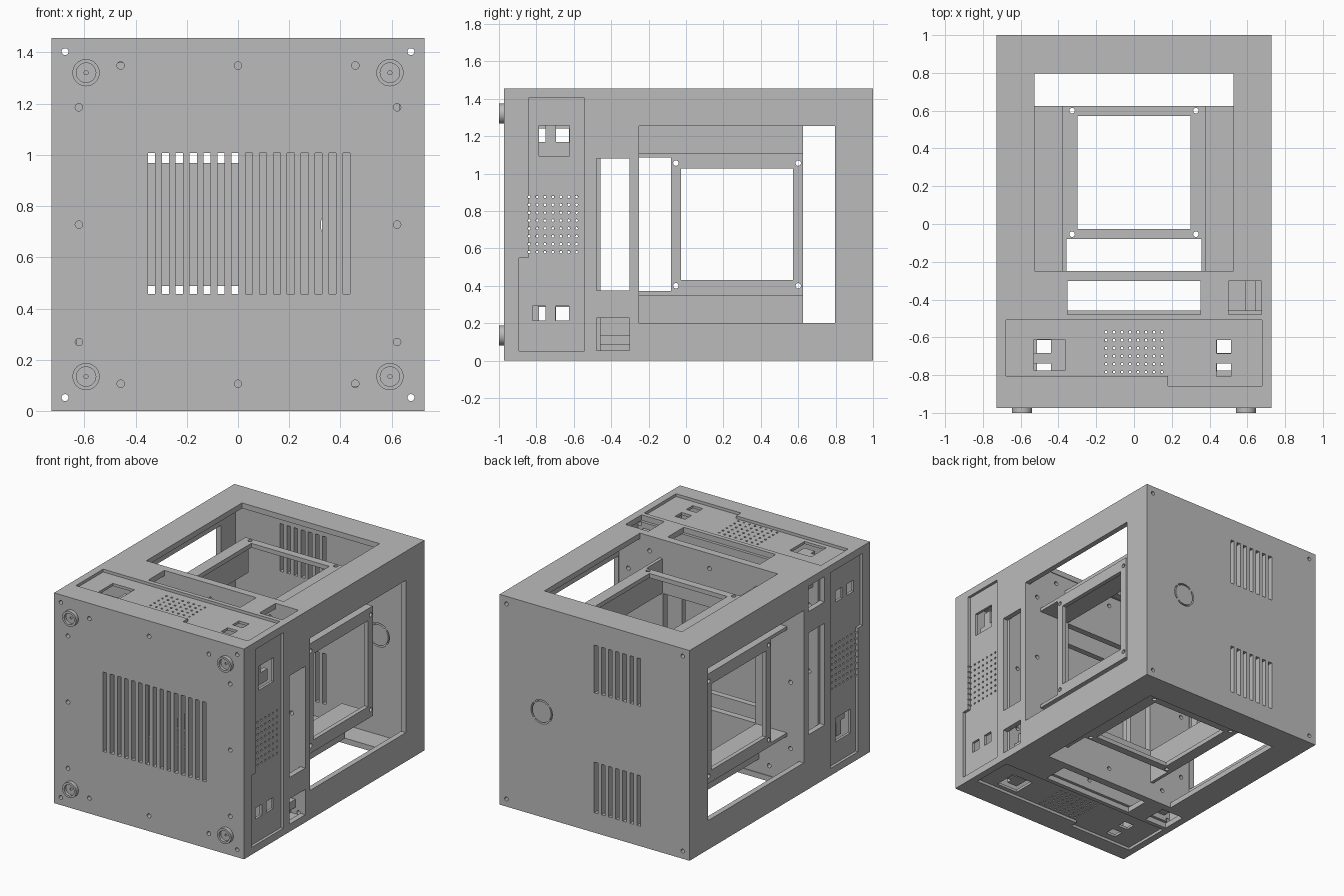
import bpy, bmesh
from math import pi, cos, sin, radians
from mathutils import Matrix

cube = bpy.data.objects.get("Cube")
if cube:
    bpy.data.objects.remove(cube, do_unlink=True)

H = 0.7275                      # half width and half height
FRONT, BACK = -0.973, 1.0
INNER = 0.69
MID = Matrix.Translation((0, 0, H))
SIDES = [MID @ Matrix.Rotation(k * pi / 2, 4, 'Y') for k in range(4)]
ALONG = MID @ Matrix.Rotation(pi / 2, 4, 'X')   # local x, z plane; depth is -y

grey = bpy.data.materials.new("matte grey")
grey.use_nodes = True
grey.diffuse_color = (0.5, 0.5, 0.5, 1)
grey.node_tree.nodes["Principled BSDF"].inputs["Base Color"].default_value = (0.5, 0.5, 0.5, 1)


def prism(bm, pts, lo, hi, m):
    """Extrude a flat outline between two depths."""
    ends = [[bm.verts.new(m @ Matrix.Translation((x, y, d)).translation) for x, y in pts]
            for d in (lo, hi)]
    bm.faces.new(ends[0][::-1])
    bm.faces.new(ends[1])
    n = len(pts)
    for i in range(n):
        j = (i + 1) % n
        bm.faces.new((ends[0][i], ends[0][j], ends[1][j], ends[1][i]))


def rect(x0, x1, y0, y1):
    return [(x0, y0), (x1, y0), (x1, y1), (x0, y1)]


def disc(x, y, r, n=20):
    return [(x + r * cos(2 * pi * i / n), y + r * sin(2 * pi * i / n)) for i in range(n)]


def finish(name, bm):
    bmesh.ops.recalc_face_normals(bm, faces=bm.faces)
    mesh = bpy.data.meshes.new(name)
    bm.to_mesh(mesh)
    bm.free()
    ob = bpy.data.objects.new(name, mesh)
    mesh.materials.append(grey)
    bpy.context.collection.objects.link(ob)
    return ob


def build(name, shapes):
    bm = bmesh.new()
    for shape in shapes:
        prism(bm, *shape)
    return finish(name, bm)


def cut(ob, shapes):
    """Subtract a set of separate prisms and bake the result."""
    tool = build("cutter", shapes)
    tool.hide_render = True
    mod = ob.modifiers.new("cut", 'BOOLEAN')
    mod.operation, mod.solver, mod.object = 'DIFFERENCE', 'EXACT', tool
    bpy.context.view_layer.update()
    baked = bpy.data.meshes.new_from_object(
        ob.evaluated_get(bpy.context.evaluated_depsgraph_get()))
    ob.modifiers.clear()
    ob.data = baked
    bpy.data.objects.remove(tool, do_unlink=True)


# Hollow case
case = build("case", [(rect(-H, H, -H, H), -BACK, -FRONT, ALONG)])
cut(case, [(rect(-INNER, INNER, -INNER, INNER), -0.96, 0.935, ALONG)])

# Stepped shallow recess on each side
recesses = []
for k, m in enumerate(SIDES):
    s = -0.035 * (k % 2)
    outline = [(-0.677, -0.806 + s), (0.18, -0.806 + s), (0.18, -0.858 + s),
               (0.677, -0.858 + s), (0.677, -0.508 + s), (-0.677, -0.508 + s)]
    recesses.append((outline, 0.708, 0.8, m))
cut(case, recesses)

# Openings through each side: window, slot, corner pocket, ports and vent dots
openings = []
for k, m in enumerate(SIDES):
    s = -0.012 * (k % 2)
    holes = [rect(-0.527, 0.527, -0.25, 0.797),
             rect(-0.352, 0.352, -0.478, -0.303),
             rect(0.5, 0.675, -0.478, -0.303),
             rect(-0.53, -0.365, -0.775 + s, -0.612 + s),
             rect(0.437, 0.514, -0.685 + s, -0.614 + s),
             rect(0.437, 0.514, -0.808 + s, -0.738 + s)]
    rows = 6 + k % 2
    for i in range(8):
        for j in range(rows):
            holes.append(disc(-0.148 + 0.0422 * i, -0.573 + s - 0.0422 * j, 0.0075, 8))
    openings += [(h, 0.65, 0.8, m) for h in holes]
cut(case, openings)

# Screw holes, corner holes, grilles and the ring slit in the end walls
corners = [disc(x, z, 0.0135) for x in (-0.675, 0.675) for z in (-0.675, 0.675)]
screws = [disc(x, z, 0.0145) for z in (-0.621, 0.621) for x in (-0.458, 0, 0.458)]
screws += [disc(x, z, 0.0145) for x in (-0.621, 0.621) for z in (-0.458, 0, 0.458)]
slots = [-0.352 + 0.0544 * i for i in range(15)]
front_cuts = corners + screws + [rect(x, x + 0.028, -0.27, 0.28) for x in slots]
back_cuts = list(corners)
for x in slots[:7]:
    back_cuts += [rect(x, x + 0.028, 0.24, 0.57), rect(x, x + 0.028, -0.59, -0.24)]
for q in range(4):
    angles = [radians(90 * q + 51 + 78 * i / 10) for i in range(11)]
    back_cuts.append([(0.405 + 0.082 * cos(a), 0.082 * sin(a)) for a in angles] +
                     [(0.405 + 0.072 * cos(a), 0.072 * sin(a)) for a in reversed(angles)])
cut(case, [(c, 0.9, 1.1, ALONG) for c in front_cuts] +
    [(c, -1.1, -0.9, ALONG) for c in back_cuts])

# Two inner bulkheads with a square centre opening
for name, near, far in (("front_bulkhead", 0.5, 0.458), ("middle_bulkhead", 0.3, 0.255)):
    plate = build(name, [(rect(-INNER, INNER, -INNER, INNER), far, near, ALONG)])
    cut(plate, [(c, 0.2, 0.6, ALONG)
                for c in corners + screws + [rect(-0.353, 0.353, -0.353, 0.353)]])

# Angle brackets that form the four fan ducts
angle = [(0.357, 0.357), (0.595, 0.357), (0.595, 0.38),
         (0.38, 0.38), (0.38, 0.595), (0.357, 0.595)]
build("duct_angles", [(angle, -0.625, 0.256,
                       ALONG @ Matrix.Rotation(k * pi / 2, 4, 'Z')) for k in range(4)])

# Fan mounting frame, pocket floor and port ledges on each side
for k, m in enumerate(SIDES):
    frame = build("fan_frame", [(rect(-0.357, 0.357, -0.08, 0.625), 0.565, 0.595, m)])
    fan_holes = [rect(-0.298, 0.298, -0.026, 0.572)]
    fan_holes += [disc(x, y, 0.0145) for x in (-0.328, 0.328) for y in (-0.054, 0.6)]
    cut(frame, [(h, 0.5, 0.65, m) for h in fan_holes])
    s = -0.012 * (k % 2)
    build("pocket_floor", [(rect(0.5, INNER, -0.46, -0.3), 0.6, 0.615, m),
                           (rect(0.59, 0.645, -0.46, -0.3), 0.615, 0.65, m)])
    build("port_ledge", [(rect(-0.44, -0.36, -0.78 + s, -0.607 + s), 0.63, 0.66, m),
                         (rect(-0.535, -0.44, -0.738 + s, -0.684 + s), 0.63, 0.66, m)])

# Round feet: short cups with a small centre hole
profile = [(0.053, -0.965), (0.053, -1.0), (0.038, -1.0),
           (0.038, -0.98), (0.008, -0.98), (0.008, -0.965)]
bm = bmesh.new()
for x in (-0.593, 0.593):
    for z in (-0.593, 0.593):
        rings = [[bm.verts.new((x + px, y, H + z + pz)) for px, pz in disc(0, 0, r, 32)]
                 for r, y in profile]
        for a, b in zip(rings, rings[1:] + rings[:1]):
            for i in range(32):
                j = (i + 1) % 32
                bm.faces.new((a[i], a[j], b[j], b[i]))
feet = finish("feet", bm)
bpy.context.view_layer.objects.active = feet
feet.select_set(True)
bpy.ops.object.shade_smooth_by_angle()
